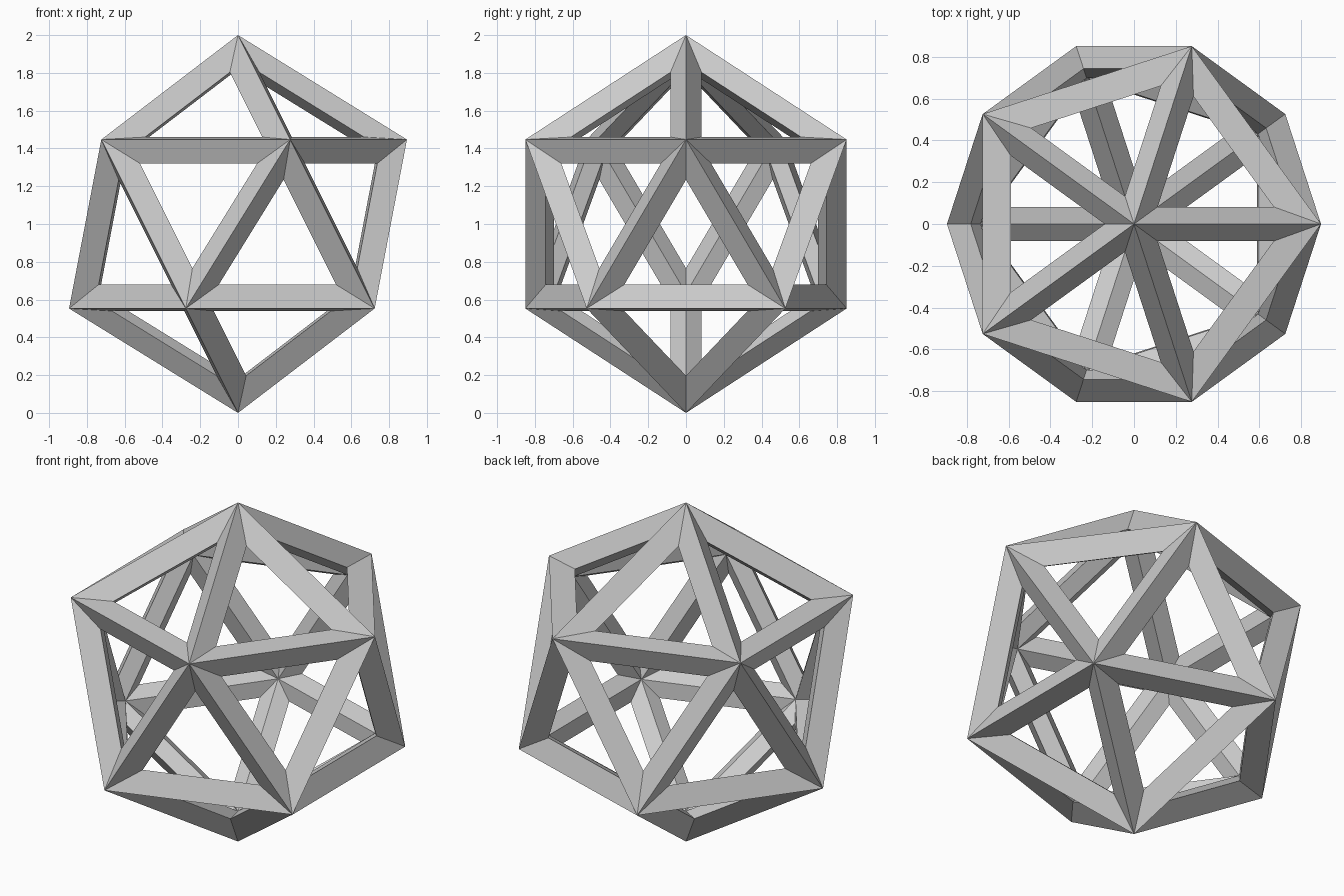
import bpy, bmesh

if "Cube" in bpy.data.objects:
    bpy.data.objects.remove(bpy.data.objects["Cube"])

DEPTH = 0.09    # strut half depth, towards the centre
WIDTH = 0.088   # strut half width, measured across each face

# Unit icosahedron used as the guide for the frame
guide = bmesh.new()
bmesh.ops.create_icosphere(guide, subdivisions=1, radius=1.0)
guide.verts.ensure_lookup_table()

# Outer and inner corner points of the frame
bm = bmesh.new()
outer = [bm.verts.new(v.co) for v in guide.verts]
inner = [bm.verts.new(v.co * (1 - 2 * DEPTH)) for v in guide.verts]

# Each triangle becomes an opening: sloped outer bands and matching inner bands
for f in guide.faces:
    centre = f.calc_center_median()
    mid = []
    for v in f.verts:
        inward = (centre - v.co).normalized()
        mid.append(bm.verts.new(v.co * (1 - DEPTH) + inward * 2 * WIDTH))
    ids = [v.index for v in f.verts]
    for i in range(3):
        j = (i + 1) % 3
        a, b = ids[i], ids[j]
        bm.faces.new((outer[a], outer[b], mid[j], mid[i]))
        bm.faces.new((mid[i], mid[j], inner[b], inner[a]))
guide.free()
bmesh.ops.recalc_face_normals(bm, faces=bm.faces[:])

# Stand the frame on the floor
bmesh.ops.translate(bm, verts=bm.verts[:], vec=(0, 0, 1))
mesh = bpy.data.meshes.new("icosahedron_frame")
bm.to_mesh(mesh)
bm.free()
bpy.context.collection.objects.link(bpy.data.objects.new("icosahedron_frame", mesh))
